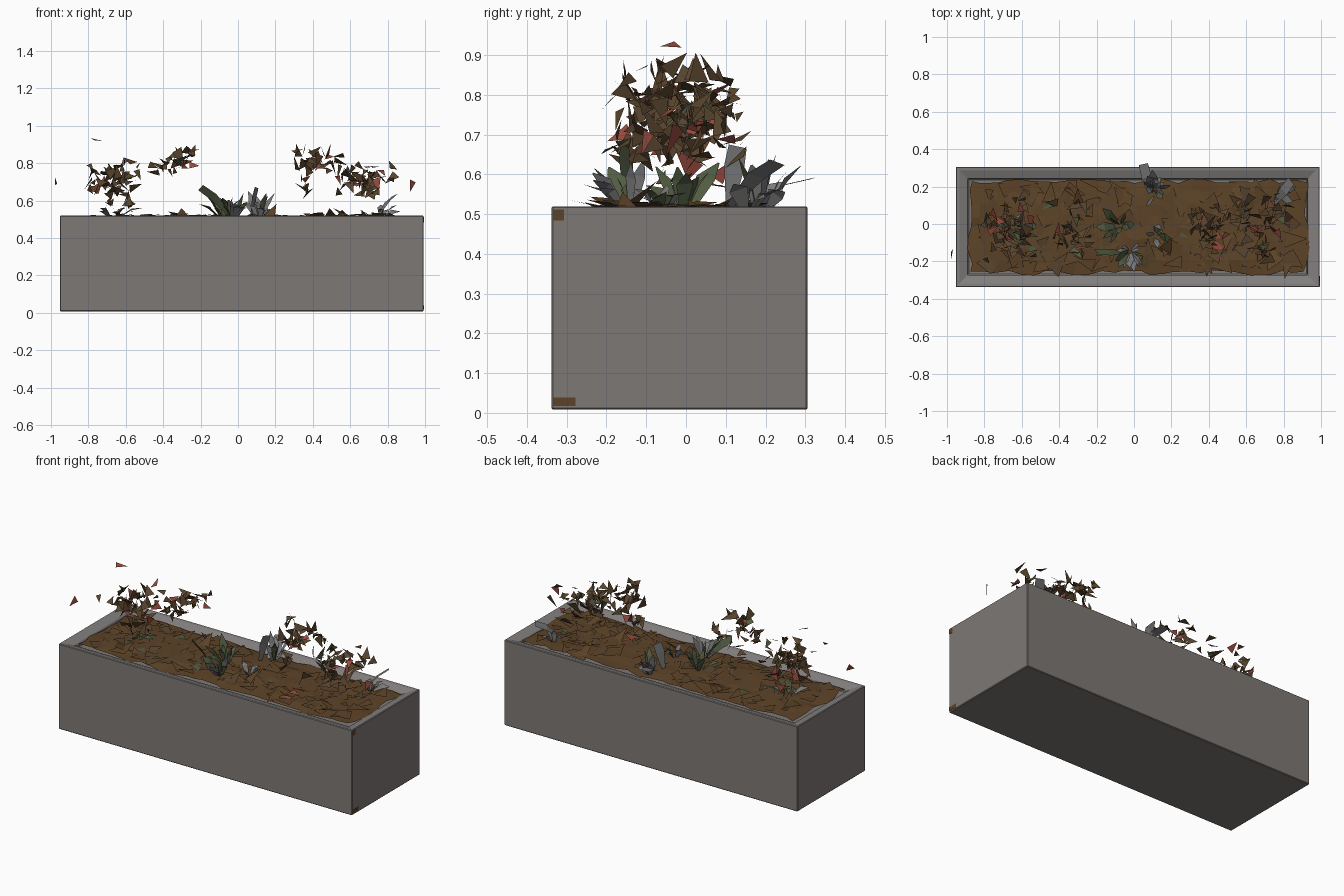
import bpy, bmesh, math, random
from mathutils import Vector, Matrix

random.seed(5)
if "Cube" in bpy.data.objects:
    bpy.data.objects.remove(bpy.data.objects["Cube"], do_unlink=True)


def material(name, rgb):
    m = bpy.data.materials.new(name)
    m.use_nodes = True
    m.diffuse_color = (*rgb, 1)
    m.node_tree.nodes["Principled BSDF"].inputs["Base Color"].default_value = (*rgb, 1)
    return m


stone = material("grey stone", (0.208, 0.19, 0.18))
rim_stone = material("pale rim stone", (0.225, 0.212, 0.21))
soil_brown = material("soil brown", (0.108, 0.056, 0.021))
leaf_brown = material("leaf brown", (0.098, 0.058, 0.026))
leaf_red = material("leaf red", (0.32, 0.07, 0.048))
blade_green = material("blade green", (0.082, 0.105, 0.052))
blade_grey = material("blade grey", (0.195, 0.195, 0.2))


def finish(name, bm, mats):
    me = bpy.data.meshes.new(name)
    bm.to_mesh(me)
    bm.free()
    ob = bpy.data.objects.new(name, me)
    bpy.context.collection.objects.link(ob)
    for m in mats:
        me.materials.append(m)
    return ob


# Trough: a box whose top is inset into a rim that dips towards the soil
LO, HI = Vector((-0.953, -0.338, 0.008)), Vector((0.992, 0.306, 0.52))
MID = (LO + HI) / 2
bm = bmesh.new()
bmesh.ops.create_cube(bm, size=1, matrix=Matrix.Translation(MID) @ Matrix.Diagonal((*(HI - LO), 1)))
bm.normal_update()
top = max(bm.faces, key=lambda f: f.calc_center_median().z)
for thickness, drop in ((0.03, 0.002), (0.06, 0.016), (0.004, 0.02)):
    ring = bmesh.ops.inset_region(bm, faces=[top], thickness=thickness)["faces"]
    for f in ring:
        f.material_index = 1
    for v in top.verts:
        v.co.z -= drop
trough = finish("stone_trough", bm, [stone, rim_stone])
worn = trough.modifiers.new("worn edges", "BEVEL")
worn.width = 0.004
worn.segments = 1

# Soil: lumpy sheet whose ragged border laps onto the rim
bm = bmesh.new()
bmesh.ops.create_grid(bm, x_segments=26, y_segments=8, size=1)
for v in bm.verts:
    u, w = v.co.x, v.co.y
    crown = (1 - w * w) * (1 - u ** 4)
    v.co = (0.02 + 0.9 * u + random.uniform(-0.02, 0.02),
            -0.016 + 0.246 * w + random.uniform(-0.014, 0.014),
            0.504 + 0.012 * crown + random.uniform(-0.006, 0.006))
finish("soil", bm, [soil_brown])

# Soil stains on the corners of the right-hand end
bm = bmesh.new()
for z, h, w in ((0.028, 0.022, 0.055), (0.498, 0.028, 0.026)):
    bmesh.ops.create_cube(bm, size=1, matrix=Matrix.Translation((HI.x, -0.333 + w / 2, z))
                          @ Matrix.Diagonal((0.003, w, h, 1)))
finish("soil_stains", bm, [soil_brown])


def rand_dir(flat=1.0):
    d = Vector((random.gauss(0, 1), random.gauss(0, 1), random.gauss(0, 1) * flat))
    return d.normalized()


def shard(bm, centre, size, flat=1.0, mat=0):
    """One pointed three-cornered leaf; a small flat value lays it down."""
    along = rand_dir(flat)
    if flat < 1:
        side = Vector((0, 0, 1)).cross(along).normalized()
    else:
        side = along.cross(rand_dir()).normalized()
    pts = (along * size, side * size * 0.5 - along * size * 0.5,
           -side * size * 0.5 - along * size * random.uniform(0.2, 0.7))
    f = bm.faces.new([bm.verts.new(Vector(centre) + p) for p in pts])
    f.material_index = mat


# Leaf clouds, narrow below and wide above: centre, spread, count
CLOUDS = (
    ((-0.67, -0.03, 0.72), (0.075, 0.09, 0.05), 62),
    ((-0.35, -0.02, 0.81), (0.06, 0.075, 0.033), 36),
    ((0.43, -0.02, 0.82), (0.065, 0.07, 0.033), 36),
    ((0.68, -0.03, 0.71), (0.08, 0.09, 0.045), 52),
    ((0.34, 0.0, 0.68), (0.05, 0.06, 0.02), 7),
    ((-0.63, 0.0, 0.61), (0.06, 0.05, 0.025), 10),
)
bm = bmesh.new()
for centre, spread, count in CLOUDS:
    for i in range(count):
        off = [max(-1.8, min(1.8, random.gauss(0, 1))) * s for s in spread]
        r = random.random()
        shard(bm, Vector(centre) + Vector(off), random.uniform(0.028, 0.06),
              mat=1 if r < 0.13 else (2 if r < 0.15 else 0))
# Stray red leaves
for p in ((-0.76, -0.035, 0.925), (-0.975, -0.16, 0.70), (0.93, -0.1, 0.685)):
    shard(bm, p, 0.042, mat=1)
finish("leaves", bm, [leaf_brown, leaf_red, blade_green])

# Fallen leaves lying on the soil
bm = bmesh.new()
for i in range(170):
    p = (random.uniform(-0.81, 0.85), random.uniform(-0.22, 0.19), random.uniform(0.512, 0.522))
    r = random.random()
    shard(bm, p, random.uniform(0.04, 0.11), flat=0.13,
          mat=2 if r < 0.05 else (3 if r < 0.06 else (1 if r < 0.35 else 0)))
finish("fallen_leaves", bm, [soil_brown, leaf_brown, blade_green, leaf_red])


def blade(bm, root, tip, width, mat, blunt=0.1):
    """Folded blade: narrow root, wide middle, small or blunt tip."""
    root, tip = Vector(root), Vector(tip)
    d = tip - root
    side = d.cross(Vector((0, 0, 1)) + rand_dir() * 0.6).normalized() * width / 2
    mid = root + d * 0.55 + Vector((0, 0, 0.015))
    rows = [[bm.verts.new(c + side * k * s) for k in (-1, 1)]
            for c, s in ((root, 0.4), (mid, 1), (tip, blunt))]
    for a, b in zip(rows, rows[1:]):
        bm.faces.new((a[0], a[1], b[1], b[0])).material_index = mat


# Blade clumps: root, lean, reach, height, count, share of grey
CLUMPS = (
    ((-0.02, -0.15), (0.0, -0.04), 0.10, 0.11, 14, 0.55),
    ((-0.08, -0.01), (-0.03, 0.0), 0.12, 0.10, 9, 0.0),
    ((0.11, 0.19), (0.0, 0.02), 0.08, 0.12, 14, 0.95),
    ((0.12, -0.06), (0.02, 0.0), 0.07, 0.05, 5, 0.8),
    ((-0.66, -0.02), (0.03, 0.0), 0.14, 0.04, 6, 0.4),
    ((0.77, 0.16), (0.03, 0.02), 0.08, 0.05, 5, 0.6),
)
bm = bmesh.new()
for (x, y), (lx, ly), reach, height, count, grey in CLUMPS:
    for i in range(count):
        a = math.tau * (i + random.random()) / count
        r = reach * random.uniform(0.35, 1.1)
        root = (x + 0.2 * r * math.cos(a), y + 0.2 * r * math.sin(a), 0.51)
        tip = (x + lx + r * math.cos(a), y + ly + r * math.sin(a),
               0.53 + height * random.uniform(0.2, 1))
        blade(bm, root, tip, random.uniform(0.025, 0.055), int(random.random() < grey))
# Broad blunt blades
for root, tip in (((0.75, 0.11, 0.52), (0.84, 0.23, 0.63)),
                  ((0.09, 0.16, 0.52), (0.05, 0.32, 0.59)),
                  ((0.07, 0.11, 0.52), (0.1, 0.13, 0.67)),
                  ((-0.04, -0.15, 0.52), (-0.2, -0.15, 0.67))):
    blade(bm, root, tip, 0.055, 0 if tip[0] < 0 else 1, blunt=0.9)
finish("grass_blades", bm, [blade_green, blade_grey])
